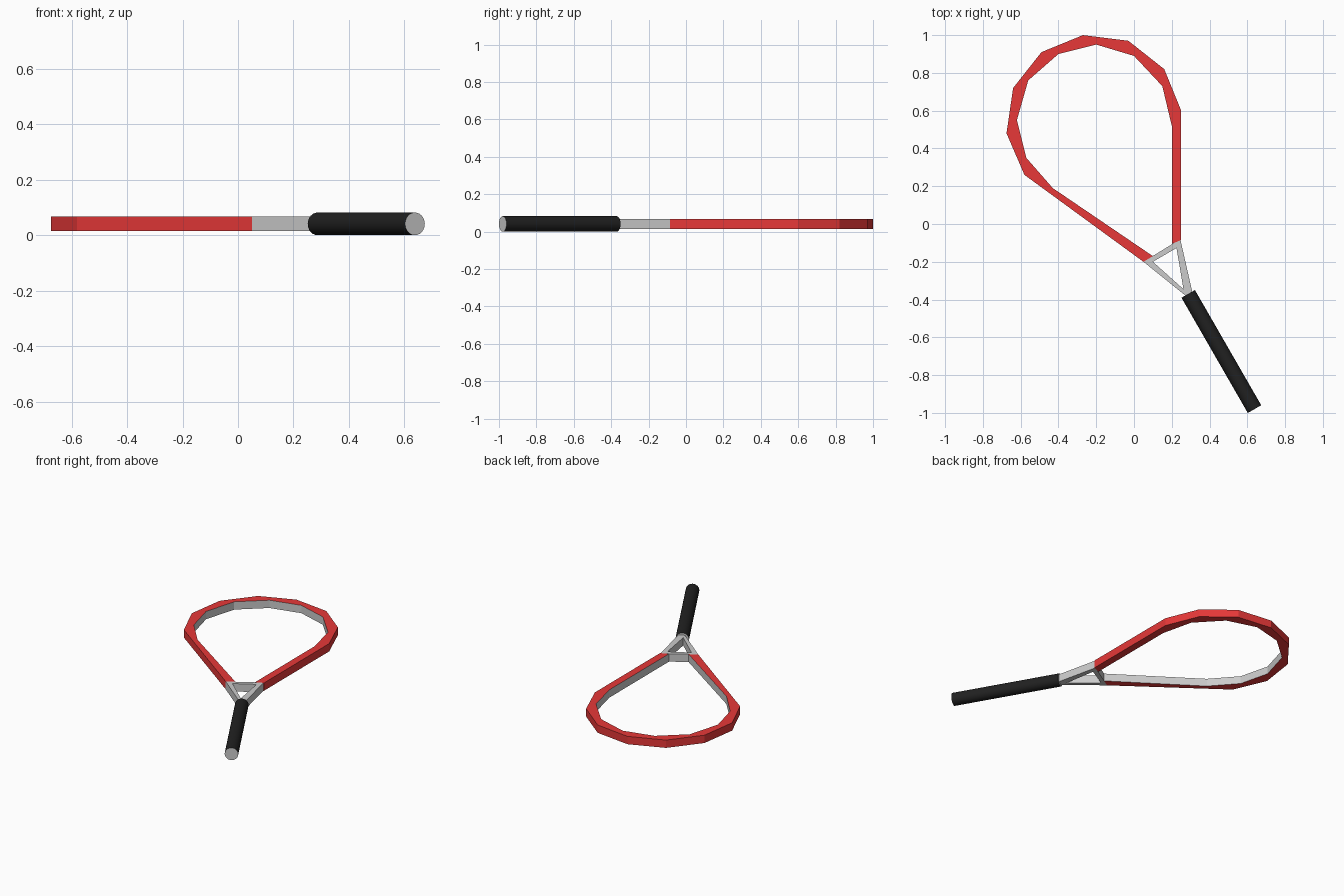
import bpy, bmesh
from mathutils import Vector

if "Cube" in bpy.data.objects:
    bpy.data.objects.remove(bpy.data.objects["Cube"])

Z0, Z1 = 0.015, 0.067


def material(name, color=None):
    m = bpy.data.materials.new(name)
    if color:
        m.diffuse_color = color
    return m


red = material("red_paint", (0.8, 0.04, 0.04, 1))
black = material("black_grip", (0.015, 0.015, 0.015, 1))
grey = material("plain_grey")


def finish(name, bm, mats):
    bmesh.ops.recalc_face_normals(bm, faces=bm.faces[:])
    me = bpy.data.meshes.new(name)
    bm.to_mesh(me)
    bm.free()
    for m in mats:
        me.materials.append(m)
    ob = bpy.data.objects.new(name, me)
    bpy.context.collection.objects.link(ob)
    return ob


def slab(points, polys):
    """Flat outline polygons extruded from Z0 up to Z1."""
    bm = bmesh.new()
    vs = [bm.verts.new((x, y, Z0)) for x, y in points]
    faces = [bm.faces.new([vs[i] for i in p]) for p in polys]
    geo = bmesh.ops.extrude_face_region(bm, geom=faces, use_keep_orig=True)["geom"]
    for v in geo:
        if isinstance(v, bmesh.types.BMVert):
            v.co.z = Z1
    return bm


# Head hoop: faceted red frame with a bare grey inner wall
outer = [(0.25, -0.085), (0.25, 0.60), (0.16, 0.82), (-0.03, 0.97), (-0.27, 1.0),
         (-0.49, 0.91), (-0.64, 0.72), (-0.675, 0.48), (-0.58, 0.26), (0.05, -0.2)]
inner = [(0.2, -0.105), (0.2, 0.52), (0.15, 0.73), (0.0, 0.89), (-0.2, 0.95), (-0.4, 0.9),
         (-0.56, 0.76), (-0.62, 0.55), (-0.57, 0.35), (-0.43, 0.19), (0.1, -0.17)]
pts = outer + inner[::-1]
bm = slab(pts, [range(len(pts))])
inner_set = {(round(x, 3), round(y, 3)) for x, y in inner}
for f in bm.faces:
    if all((round(v.co.x, 3), round(v.co.y, 3)) in inner_set for v in f.verts):
        f.material_index = 1
finish("head_hoop", bm, [red, grey])

# Triangular throat between hoop and handle
throat = [(0.05, -0.2), (0.245, -0.08), (0.322, -0.419),
          (0.1, -0.2), (0.225, -0.127), (0.262, -0.345)]
finish("throat", slab(throat, [(i, (i + 1) % 3, (i + 1) % 3 + 3, i + 3) for i in range(3)]), [])

# Round handle with grey end caps
a, b = Vector((0.287, -0.37, 0.041)), Vector((0.638, -0.98, 0.041))
bm = bmesh.new()
bmesh.ops.create_cone(bm, cap_ends=True, segments=24, radius1=0.041, radius2=0.041,
                      depth=(b - a).length)
for f in bm.faces:
    cap = len(f.verts) > 4
    f.material_index = 1 if cap else 0
    f.smooth = not cap
for e in bm.edges:
    e.smooth = not any(len(f.verts) > 4 for f in e.link_faces)
handle = finish("handle", bm, [black, grey])
handle.location = (a + b) / 2
handle.rotation_mode = 'QUATERNION'
handle.rotation_quaternion = (b - a).to_track_quat('Z', 'Y')

for m in bpy.data.materials:
    if m.users and not m.is_grease_pencil:
        m.use_nodes = True
        m.node_tree.nodes["Principled BSDF"].inputs["Base Color"].default_value = m.diffuse_color
